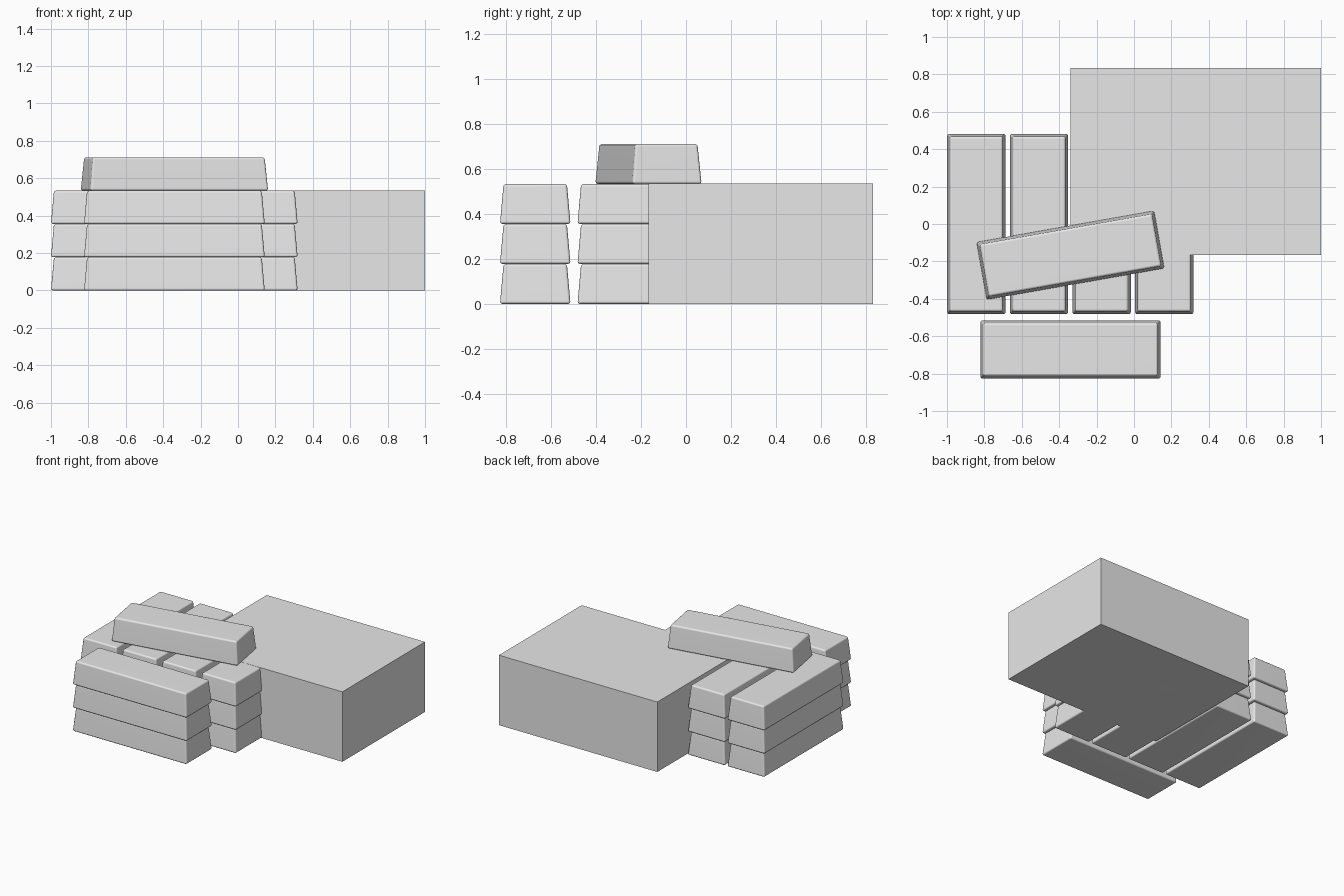
import bpy, bmesh, math

if "Cube" in bpy.data.objects:
    bpy.data.objects.remove(bpy.data.objects["Cube"])

grey = bpy.data.materials.new("plain_grey")
grey.diffuse_color = (0.8, 0.8, 0.8, 1)
grey.use_nodes = True
grey.node_tree.nodes["Principled BSDF"].inputs["Base Color"].default_value = grey.diffuse_color

L, W, H = 0.966, 0.314, 0.178   # bar length, width, height
PITCH = 0.335                   # spacing between neighbouring bars
TAPER = 0.016                   # inset of the top face on every side


def make_box(name, size, taper=0.0, bevel=0.0):
    """Tapered box standing on its origin, with optional rounded edges."""
    bm = bmesh.new()
    bmesh.ops.create_cube(bm, size=1)
    for v in bm.verts:
        top = v.co.z > 0
        inset = taper if top else 0
        v.co.x = math.copysign(size[0] / 2 - inset, v.co.x)
        v.co.y = math.copysign(size[1] / 2 - inset, v.co.y)
        v.co.z = size[2] if top else 0
    if bevel:
        bmesh.ops.bevel(bm, geom=bm.edges[:], offset=bevel, segments=3,
                        profile=0.5, affect='EDGES', harden_normals=False)
        big = 0.01
        for f in bm.faces:
            f.smooth = True
    me = bpy.data.meshes.new(name)
    bm.to_mesh(me)
    bm.free()
    me.materials.append(grey)
    ob = bpy.data.objects.new(name, me)
    bpy.context.collection.objects.link(ob)
    if bevel:
        # keep the large faces flat-looking next to the rounded edges
        ob.modifiers.new("weighted_normals", 'WEIGHTED_NORMAL').keep_sharp = True
    return ob


def bar(name, x, y, z, angle=0.0):
    ob = make_box(name, (L, W, H), TAPER, 0.012)
    ob.location = (x, y, z)
    ob.rotation_euler.z = math.radians(angle)
    return ob


# stacked ingots: four side by side plus one across the front, three layers
for layer in range(3):
    z = layer * H
    for col in range(4):
        bar(f"stack_bar_{layer}_{col}", -0.843 + col * PITCH, 0.0, z, 90)
    bar(f"front_bar_{layer}", -0.34, -0.671, z)

# loose ingot lying askew on top
bar("top_bar", -0.34, -0.167, 3 * H, 10)

# large plain block
block = make_box("large_block", (1.34, 1.0, 3 * H + 0.001))
block.location = (0.33, 0.333, 0)
